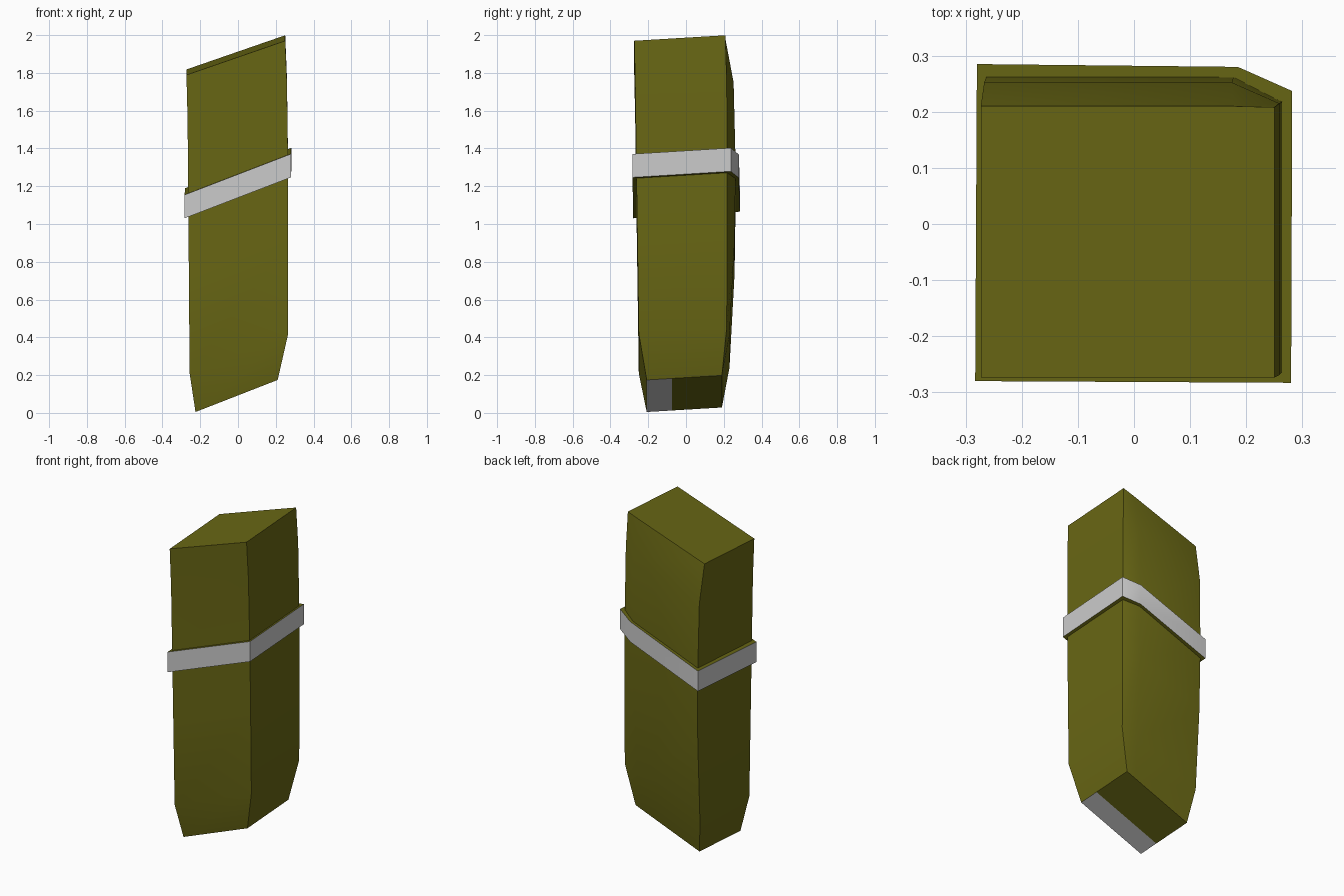
import bpy, bmesh, math
from mathutils import Vector

if "Cube" in bpy.data.objects:
    bpy.data.objects.remove(bpy.data.objects["Cube"])

olive = bpy.data.materials.new("olive")
olive.diffuse_color = (0.14, 0.135, 0.007, 1)
olive.use_nodes = True
olive.node_tree.nodes["Principled BSDF"].inputs["Base Color"].default_value = olive.diffuse_color
grey = bpy.data.materials.new("light_grey")
grey.diffuse_color = (0.8, 0.8, 0.8, 1)
grey.use_nodes = True
grey.node_tree.nodes["Principled BSDF"].inputs["Base Color"].default_value = grey.diffuse_color


def add_ring(bm, plan, z0, slope_x):
    """Ring of plan points lying in a slanted plane."""
    return [bm.verts.new((x, y, z0 + slope_x * x + 0.06 * y)) for x, y in plan]


def bridge(bm, a, b, mat=0):
    n = len(a)
    for i in range(n):
        f = bm.faces.new((a[i], a[(i + 1) % n], b[(i + 1) % n], b[i]))
        f.material_index = mat


def finish(bm, name):
    bmesh.ops.recalc_face_normals(bm, faces=bm.faces)
    me = bpy.data.meshes.new(name)
    bm.to_mesh(me)
    bm.free()
    me.materials.append(olive)
    me.materials.append(grey)
    ob = bpy.data.objects.new(name, me)
    bpy.context.collection.objects.link(ob)
    bpy.ops.object.select_all(action='DESELECT')
    ob.select_set(True)
    bpy.context.view_layer.objects.active = ob
    bpy.ops.object.shade_smooth_by_angle(angle=math.radians(35))
    return ob


# Pouch body: z, slope, left x, right x, front y, right back y, left back y, bulge x
sections = [
    (0.105, 0.390, -0.225, 0.210, -0.208, 0.190, 0.190, 0.150),
    (0.328, 0.404, -0.256, 0.266, -0.250, 0.215, 0.230, 0.170),
    (0.820, 0.390, -0.260, 0.266, -0.257, 0.218, 0.257, 0.175),
    (1.220, 0.385, -0.263, 0.265, -0.263, 0.218, 0.263, 0.178),
    (1.670, 0.365, -0.267, 0.259, -0.269, 0.215, 0.252, 0.175),
    (1.900, 0.346, -0.273, 0.250, -0.274, 0.208, 0.210, 0.175),
]
bm = bmesh.new()
rings = []
for z, s, xl, xr, yf, yr, yb, xb in sections:
    plan = [(xl, yf), (xr, yf), (xr, yr), (xb, yb), (xl, yb)]
    rings.append(add_ring(bm, plan, z, s))
for a, b in zip(rings, rings[1:]):
    bridge(bm, a, b)
bm.faces.new(rings[-1])
bottom = bm.faces.new(rings[0][::-1])

# Grey strip along the front of the bottom
geom = [bottom] + list(bottom.edges) + list(bottom.verts)
bmesh.ops.bisect_plane(bm, geom=geom, plane_co=Vector((0, -0.075, 0)),
                       plane_no=Vector((0, 1, 0)))
bm.normal_update()
for f in bm.faces:
    if abs(f.normal.z) > 0.7 and f.calc_center_median().z < 0.5:
        if f.calc_center_median().y < -0.075:
            f.material_index = 1
finish(bm, "pouch_body")

# Slanted strap: grey outer face, olive rims
outer = [(-0.283, -0.28), (0.28, -0.283), (0.282, 0.237), (0.185, 0.28), (-0.28, 0.285)]
inner = [(x * 0.9, y * 0.9) for x, y in outer]
bm = bmesh.new()
lo, hi = (add_ring(bm, outer, z, 0.385) for z in (1.156, 1.28))
lo_in, hi_in = (add_ring(bm, inner, z, 0.385) for z in (1.156, 1.28))
bridge(bm, lo, hi, 1)
bridge(bm, hi, hi_in)
bridge(bm, hi_in, lo_in)
bridge(bm, lo_in, lo)
finish(bm, "strap")
